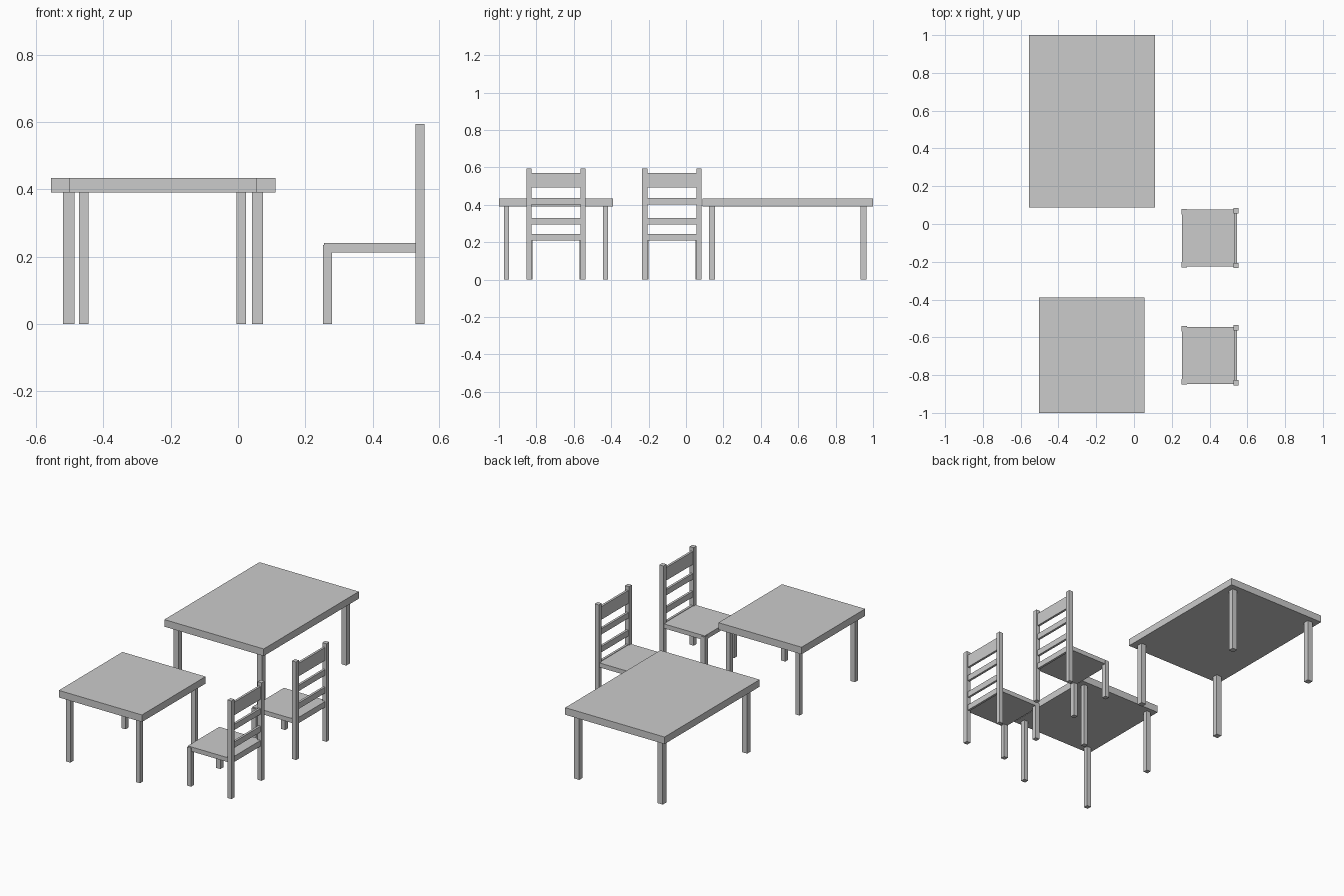
import bpy

if "Cube" in bpy.data.objects:
    bpy.data.objects.remove(bpy.data.objects["Cube"])


def box(name, x, y, z):
    """Box from (min, max) ranges on each axis."""
    bpy.ops.mesh.primitive_cube_add(size=1)
    ob = bpy.context.object
    ob.name = name
    ob.location = [(a + b) / 2 for a, b in (x, y, z)]
    ob.scale = [b - a for a, b in (x, y, z)]
    bpy.ops.object.transform_apply(location=False, rotation=False, scale=True)
    return ob


def table(name, x, y, leg, inset_x, inset_y):
    # Slab top
    box(name + "_top", x, y, (0.39, 0.433))
    # Four square legs set in from the corners
    for lx in (x[0] + inset_x, x[1] - inset_x - leg):
        for ly in (y[0] + inset_y, y[1] - inset_y - leg):
            box(name + "_leg", (lx, lx + leg), (ly, ly + leg), (0, 0.391))


def chair(name, cy):
    # Seat
    box(name + "_seat", (0.255, 0.535), (cy - 0.151, cy + 0.151), (0.213, 0.24))
    # Front legs and tall back posts
    for side in (-1, 1):
        outer, inner = cy + side * 0.154, cy + side * 0.126
        box(name + "_front_leg", (0.252, 0.28), sorted((outer, inner)), (0, 0.234))
        outer, inner = cy + side * 0.159, cy + side * 0.131
        box(name + "_back_post", (0.527, 0.554), sorted((outer, inner)), (0, 0.595))
    # Back slats, with the lowest one behind the seat
    for z in ((0.492, 0.571), (0.402, 0.437), (0.294, 0.33), (0.208, 0.243)):
        box(name + "_back_slat", (0.532, 0.546), (cy - 0.135, cy + 0.135), z)


table("large_table", (-0.556, 0.111), (0.088, 1.0), 0.034, 0.036, 0.034)
table("small_table", (-0.503, 0.055), (-1.0, -0.39), 0.028, 0.031, 0.026)
chair("near_chair", -0.695)
chair("far_chair", -0.075)
